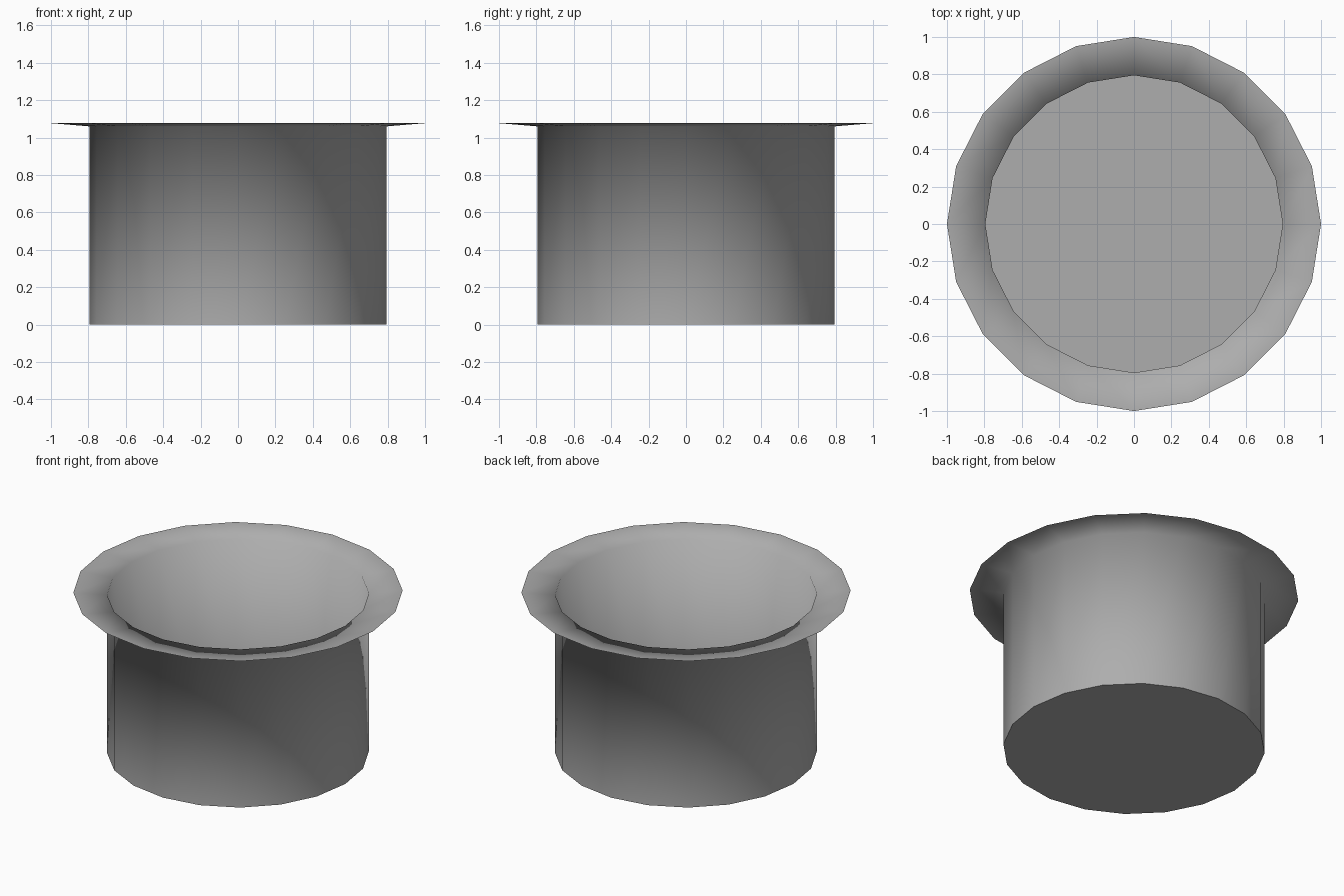
import bpy
import bmesh
import math

SIDES = 20

cube = bpy.data.objects.get("Cube")
if cube:
    bpy.data.objects.remove(cube, do_unlink=True)

# Single grey material
grey = bpy.data.materials.new("plain grey")
grey.use_nodes = True
colour = (0.42, 0.42, 0.42, 1)
grey.diffuse_color = colour
grey.node_tree.nodes["Principled BSDF"].inputs["Base Color"].default_value = colour


def ring(bm, radius, z):
    """Ring of vertices around the z axis."""
    angles = [math.tau * i / SIDES for i in range(SIDES)]
    return [bm.verts.new((radius * math.cos(a), radius * math.sin(a), z)) for a in angles]


# Thin open cup: wall, then a shallow flared rim
bm = bmesh.new()
profile = [(0.795, 0), (0.795, 1.06), (1, 1.077)]
rings = [ring(bm, r, z) for r, z in profile]
for low, high in zip(rings, rings[1:]):
    for i in range(SIDES):
        j = (i + 1) % SIDES
        # Surface faces the inside of the cup
        bm.faces.new((low[i], high[i], high[j], low[j]))

# Flat floor with a crisp edge
floor = bm.faces.new(rings[0])
for face in bm.faces:
    face.smooth = face is not floor
for edge in floor.edges:
    edge.smooth = False

mesh = bpy.data.meshes.new("flanged_cup")
bm.to_mesh(mesh)
bm.free()
mesh.materials.append(grey)
cup = bpy.data.objects.new("flanged_cup", mesh)
bpy.context.collection.objects.link(cup)
